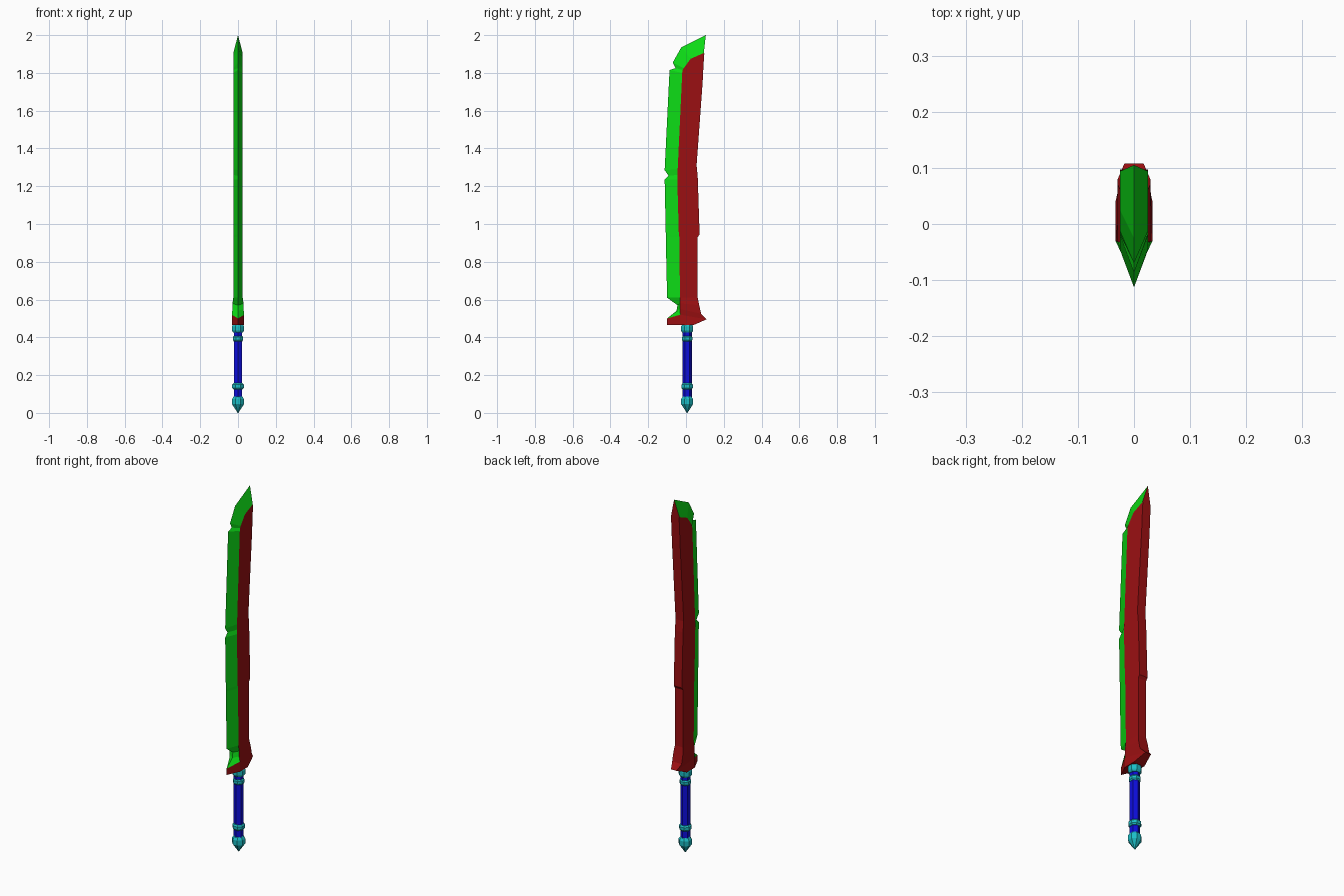
import bpy, bmesh, math

cube = bpy.data.objects.get("Cube")
if cube:
    bpy.data.objects.remove(cube, do_unlink=True)


def material(name, rgb):
    m = bpy.data.materials.new(name)
    m.use_nodes = True
    m.diffuse_color = (*rgb, 1)
    m.node_tree.nodes["Principled BSDF"].inputs["Base Color"].default_value = (*rgb, 1)
    return m


red = material("dark red", (0.33, 0.005, 0.006))
green = material("bright green", (0.004, 0.72, 0.008))
blue = material("deep blue", (0.004, 0.004, 0.72))
cyan = material("cyan", (0.012, 0.52, 0.57))


def finish(name, bm, mats):
    bmesh.ops.recalc_face_normals(bm, faces=bm.faces)
    mesh = bpy.data.meshes.new(name)
    bm.to_mesh(mesh)
    bm.free()
    for m in mats:
        mesh.materials.append(m)
    ob = bpy.data.objects.new(name, mesh)
    bpy.context.collection.objects.link(ob)
    return ob


def turned(name, profile, sides, mat, spin=0.0):
    """Faceted solid turned around the grip axis from (radius, z) pairs."""
    bm = bmesh.new()
    rings = []
    for r, z in profile:
        ring = []
        for i in range(sides):
            a = math.tau * i / sides + spin
            ring.append(bm.verts.new((r * math.cos(a), 0.006 + r * math.sin(a), z)))
        rings.append(ring)
    for lo, hi in zip(rings, rings[1:]):
        for i in range(sides):
            j = (i + 1) % sides
            bm.faces.new((lo[i], lo[j], hi[j], hi[i]))
    bm.faces.new(rings[0])
    bm.faces.new(rings[-1])
    return finish(name, bm, [mat])


# Blade: matching (y, z) stations along the cutting edge, bevel line and spine
edge = [(-.10, .465), (-.10, .5), (-.05, .54), (-.045, .57), (-.10, .61),
        (-.107, .93), (-.107, .945), (-.113, 1.235), (-.092, 1.255),
        (-.113, 1.285), (-.087, 1.815), (-.055, 1.825), (-.07, 1.855),
        (-.025, 1.935), (.105, 2)]
bevel = [(-.03, .465), (-.03, .52), (-.032, .55), (-.032, .58), (-.032, .61),
         (-.035, .93), (-.038, .945), (-.046, 1.235), (-.046, 1.26),
         (-.044, 1.29), (-.02, 1.8), (-.018, 1.815), (-.012, 1.825),
         (.025, 1.875), (.094, 1.905)]
spine = [(.04, .465), (.108, .495), (.08, .525), (.07, .57), (.062, .61),
         (.062, .93), (.072, .945), (.062, 1.25), (.06, 1.27),
         (.056, 1.31), (.088, 1.75), (.09, 1.79), (.092, 1.83),
         (.096, 1.89), (.097, 1.903)]

bm = bmesh.new()
sections = []
for k, (e, b, s) in enumerate(zip(edge, bevel, spine)):
    w = 0.033 if k < 2 else 0.029 if k < 4 else 0.025
    sw = 0.017 if k == 1 else w
    sections.append([bm.verts.new(p) for p in (
        (0, *e), (w, *b), (sw, *s), (-sw, *s), (-w, *b))])
for k, (lo, hi) in enumerate(zip(sections, sections[1:])):
    for i in range(5):
        j = (i + 1) % 5
        f = bm.faces.new((lo[i], lo[j], hi[j], hi[i]))
        # Ground edge is green above the guard, the rest is red
        f.material_index = 1 if i in (0, 4) and k > 0 else 0
bm.faces.new(sections[0])
bm.faces.new(sections[-1])
finish("blade", bm, [red, green])

# Grip and its fittings
turned("grip", [(.025, .07), (.025, .45)], 6, blue, math.pi / 6)


def ring(name, z0, z1, r):
    c = (z1 - z0) * 0.25
    turned(name, [(r * .8, z0), (r, z0 + c), (r, z1 - c), (r * .8, z1)],
           8, cyan, math.pi / 8)


ring("lower_ring", .125, .157, .033)
ring("upper_ring", .378, .408, .030)
ring("collar", .425, .468, .035)
turned("pommel", [(.002, 0), (.034, .046), (.034, .073), (.024, .088)],
       8, cyan, math.pi / 8)
